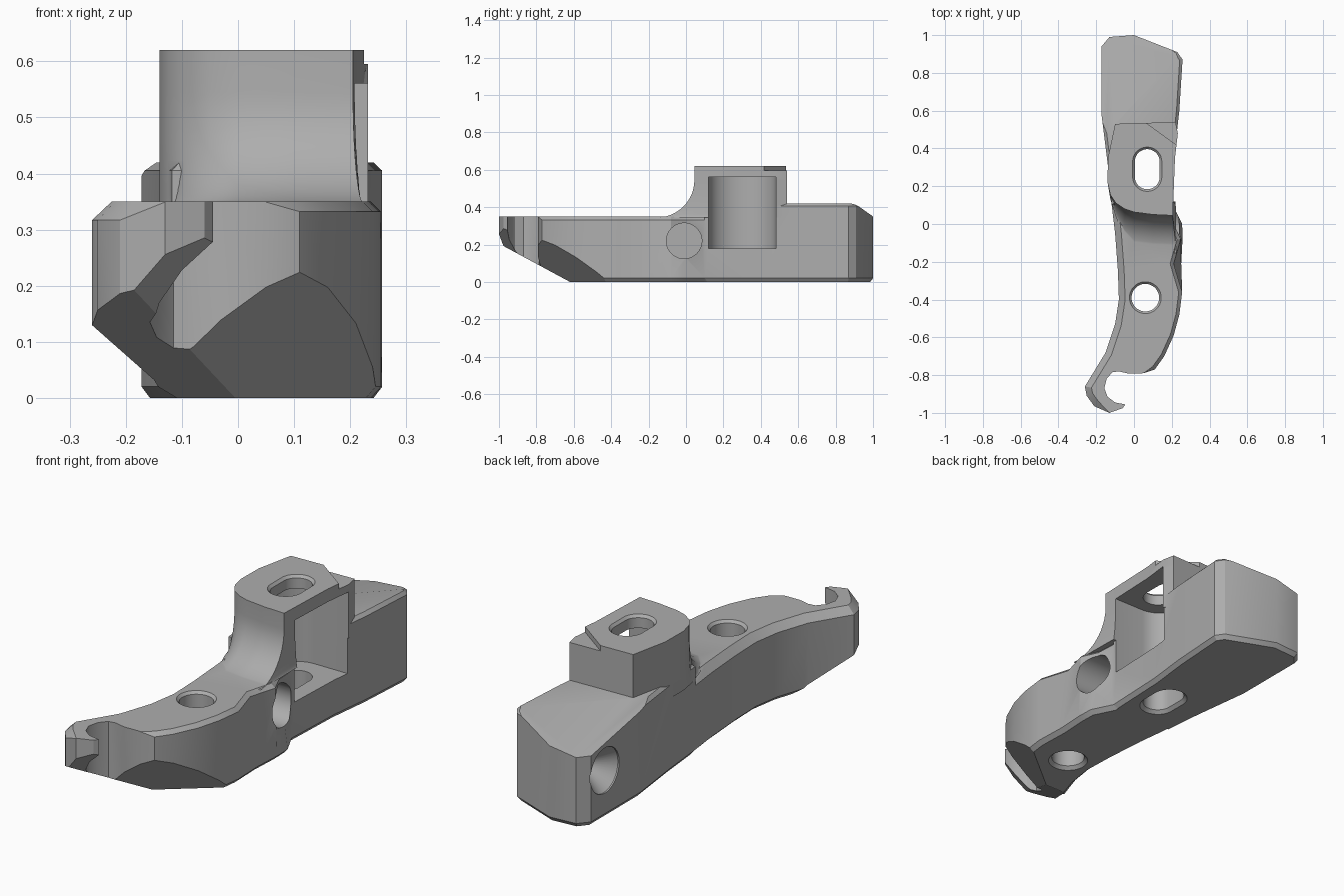
import bpy, bmesh, math
from mathutils import Vector

if "Cube" in bpy.data.objects:
    bpy.data.objects.remove(bpy.data.objects["Cube"])

grey = bpy.data.materials.new("plain_grey")
grey.use_nodes = True
grey.diffuse_color = (0.42, 0.42, 0.42, 1)
grey.node_tree.nodes["Principled BSDF"].inputs["Base Color"].default_value = grey.diffuse_color


def loft(name, rings):
    """Skin a stack of matching closed rings and cap both ends."""
    bm = bmesh.new()
    rows = [[bm.verts.new(p) for p in ring] for ring in rings]
    n = len(rows[0])
    for low, high in zip(rows, rows[1:]):
        for i in range(n):
            j = (i + 1) % n
            bm.faces.new((low[i], low[j], high[j], high[i]))
    bm.faces.new(rows[0][::-1])
    bm.faces.new(rows[-1])
    bmesh.ops.recalc_face_normals(bm, faces=bm.faces)
    mesh = bpy.data.meshes.new(name)
    bm.to_mesh(mesh)
    bm.free()
    mesh.materials.append(grey)
    obj = bpy.data.objects.new(name, mesh)
    bpy.context.collection.objects.link(obj)
    return obj


def inset(points, amount):
    """Offset a counter-clockwise outline inwards; amount is a rule per point."""
    out = []
    for i, p in enumerate(points):
        a, b, c = (Vector(q[:2]) for q in (points[i - 1], p, points[(i + 1) % len(points)]))
        n1 = Vector((a.y - b.y, b.x - a.x)).normalized()
        n2 = Vector((b.y - c.y, c.x - b.x)).normalized()
        m = (n1 + n2) / max(0.6, 1 + n1.dot(n2))
        out.append(b + m * amount(b))
    return out


def chamfered(name, points, top, rule):
    """Extrude an outline with bevelled rims; a third value pulls the top in along x."""
    upper = [(p[0] - (p[2] if len(p) > 2 else 0), p[1]) for p in points]
    low = inset(points, lambda p: min(0.02, rule(p)))
    high = inset(upper, rule)
    return loft(name, [[(p[0], p[1], 0) for p in low],
                       [(p[0], p[1], 0.02) for p in points],
                       [(p[0], p[1], top - max(rule(Vector(p)), 0.001)) for p in upper],
                       [(p[0], p[1], top) for p in high]])


def combine(target, other, operation):
    mod = target.modifiers.new("combine", 'BOOLEAN')
    mod.operation, mod.object, mod.solver = operation, other, 'EXACT'
    other.hide_render = True
    bpy.ops.object.select_all(action='DESELECT')
    bpy.context.view_layer.objects.active = target
    target.select_set(True)
    bpy.ops.object.modifier_apply(modifier=mod.name)
    bpy.data.objects.remove(other)


def plane_cut(target, point, direction):
    """Remove everything beyond a plane."""
    d = Vector(direction).normalized()
    bpy.ops.mesh.primitive_cube_add(size=4, location=Vector(point) + d * 2)
    cutter = bpy.context.object
    cutter.rotation_euler = d.to_track_quat('Z', 'Y').to_euler()
    cutter.data.materials.append(grey)
    bpy.context.view_layer.update()
    combine(target, cutter, 'DIFFERENCE')


def oval(cx, cy, r, half, steps=40):
    """Circle stretched along y by a straight run of half on each side."""
    pts = []
    for i in range(steps):
        t = math.tau * (i + 0.5) / steps
        pts.append((cx + r * math.cos(t), cy + r * math.sin(t) + math.copysign(half, math.sin(t))))
    return pts


def bore(target, cx, cy, r, half, top):
    """Vertical through hole with flared rims."""
    levels = [(-0.02, 0.035), (0.015, 0), (top - 0.012, 0), (top + 0.02, 0.03)]
    combine(target, loft("bore", [[(x, y, z) for x, y in oval(cx, cy, r + g, half)]
                                  for z, g in levels]), 'DIFFERENCE')


def side_hole(target, y, z, sections):
    """Horizontal blind hole along x, given as (x, radius) sections."""
    rings = [[(x, y + r * math.cos(math.tau * i / 40), z + r * math.sin(math.tau * i / 40))
              for i in range(40)] for x, r in sections]
    combine(target, loft("side_hole", rings), 'DIFFERENCE')


# Front arm with hooked end
arm_outline = [
    (-.11, .3), (-.118, .1), (-.1, -.05), (-.085, -.25), (-.08, -.4), (-.1, -.53),
    (-.15, -.68), (-.26, -.86), (-.25, -.91), (-.21, -.965), (-.13, -1), (-.06, -.975),
    (-.045, -.955), (-.1, -.945), (-.14, -.915), (-.157, -.87), (-.145, -.82), (-.115, -.785),
    (-.08, -.78), (-.03, -.792), (.05, -.79), (.11, -.77), (.16, -.7), (.21, -.59), (.24, -.48),
    (.255, -.36), (.25, -.21, .04), (.257, -.08, .01), (.255, 0, .045), (.205, .1), (.19, .3)]


def arm_rim(p):
    if p.y < -0.77 and p.x > -0.2 or p.y > 0.2:
        return 0
    return 0.033 if p.x < 0 else 0.018


arm_rule = lambda p: arm_rim(Vector((p[0], p[1])))
body = chamfered("bracket_body", arm_outline, 0.35, arm_rule)

# Rear block with a deck sloping to the back left
rear_outline = [(.205, .1), (.217, .4), (.24, .6), (.257, .87), (.23, .91), (0, 1), (-.13, .99),
                (-.172, .94), (-.172, .58), (-.137, .3), (-.118, .1)]
rear = chamfered("rear_block", rear_outline, 0.42, lambda p: 0.015)
plane_cut(rear, (.25, .9, .42), (-.203, .192, 1))

# Tower with a concave sweep down to the arm
tower_plan = [(.205, .045), (.217, .35), (.232, .48), (.22, .54), (-.1, .53), (-.138, .35),
              (-.14, .22), (-.125, .155), (-.095, .11), (-.05, .08), (0, .063), (.1, .05)]
rings = []
radius = 0.2
for i in range(13):
    a = math.radians(90 * i / 12)
    sweep = radius * (1 - math.sin(a))
    z = 0.345 + radius * (1 - math.cos(a))
    ring = []
    for x, y in tower_plan:
        w = min(1, max(0, (x + 0.14) / 0.12)) if y < 0.2 else 0
        ring.append((x + (0.1 * sweep if w and x > 0.15 else 0), y - sweep * w, z))
    rings.append(ring)
rings.append([(x, y, 0.62) for x, y in tower_plan])
tower = loft("tower", rings)
step = [(.03, .56), (.25, .4), (.3, .6)]
combine(tower, loft("step", [[(x, y, z) for x, y in step] for z in (.595, .7)]), 'DIFFERENCE')

combine(body, rear, 'UNION')
combine(body, tower, 'UNION')

# Slanted underside of the nose
plane_cut(body, (0, -.62, 0), (0, -.54, -1))
plane_cut(body, (.255, -.43, .02), (.75, -.92, -1))

# Side pocket with a curved back wall
pocket = [(.4, .12), (.4, .48)]
pocket += [(.05 - .14 * math.sin(math.pi * i / 16), .3 + .18 * math.cos(math.pi * i / 16))
           for i in range(17)]
combine(body, loft("pocket", [[(x, y, z) for x, y in pocket] for z in (.18, .56)]), 'DIFFERENCE')

# Through holes and blind side holes
bore(body, .06, -.39, .073, 0, .35)
bore(body, .07, .29, .066, .04, .62)
side_hole(body, -.01, .22, [(.05, .095), (.4, .095)])
side_hole(body, .84, .22, [(-.3, .105), (-.165, .105), (-.06, .02)])

bpy.ops.object.select_all(action='DESELECT')
bpy.context.view_layer.objects.active = body
body.select_set(True)
bpy.ops.object.shade_smooth_by_angle(angle=math.radians(28))
